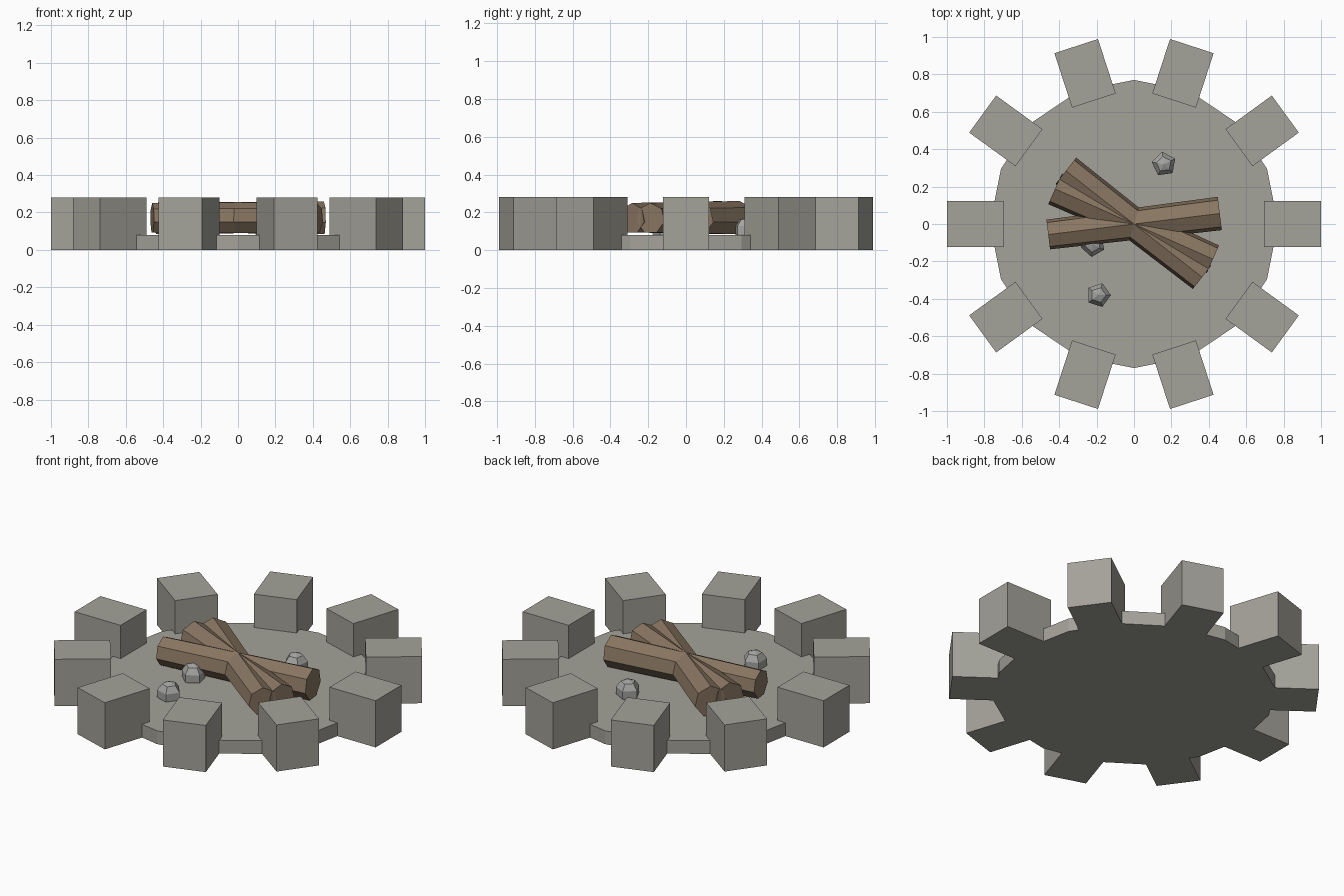
import bpy, math
from mathutils import Matrix

if "Cube" in bpy.data.objects:
    bpy.data.objects.remove(bpy.data.objects["Cube"])


def material(name, rgb):
    m = bpy.data.materials.new(name)
    m.diffuse_color = (*rgb, 1)
    m.use_nodes = True
    m.node_tree.nodes["Principled BSDF"].inputs["Base Color"].default_value = m.diffuse_color
    return m


STONE = material("warm_grey_stone", (0.37, 0.36, 0.32))
PEBBLE = material("neutral_grey_pebble", (0.37, 0.37, 0.36))
WOOD = material("brown_wood", (0.25, 0.18, 0.12))


def finish(name, mat):
    ob = bpy.context.object
    ob.name = name
    ob.data.materials.append(mat)
    return ob


# Round hearth slab: sixteen sides, with corners on the main axes
bpy.ops.mesh.primitive_cylinder_add(vertices=16, radius=0.77, depth=0.08,
                                    location=(0, 0, 0.04))
finish("hearth_slab", STONE)

# Ring of ten stone blocks
for i in range(10):
    a = i * math.tau / 10
    bpy.ops.mesh.primitive_cube_add(
        size=1, location=(0.847 * math.cos(a), 0.847 * math.sin(a), 0.14),
        rotation=(0, 0, a))
    block = finish(f"ring_block_{i + 1}", STONE)
    block.scale = (0.306, 0.245, 0.28)

# Three crossed, slightly tapered logs with a ridge on top
for i, angle in enumerate((7, 142, 156)):
    bpy.ops.mesh.primitive_cone_add(vertices=7, radius1=0.082, radius2=0.092,
                                    depth=0.924)
    log = finish(f"log_{i + 1}", WOOD)
    # Lay the log along x with its first corner up, then swing it round
    lay = Matrix(((0, 0, 1), (1, 0, 0), (0, 1, 0))).to_4x4()
    log.data.transform(Matrix.Translation((0, 0, 0.168))
                       @ Matrix.Rotation(math.radians(angle), 4, 'Z') @ lay)

# Loose pebbles: five-sided faceted balls resting in the slab
for i, (x, y, turn) in enumerate(((0.16, 0.32, 8), (-0.19, -0.38, -18),
                                  (-0.22, -0.11, 30))):
    bpy.ops.mesh.primitive_uv_sphere_add(
        segments=5, ring_count=5, radius=0.07, location=(x, y, 0.105),
        rotation=(0, 0, math.radians(turn)))
    finish(f"pebble_{i + 1}", PEBBLE)
